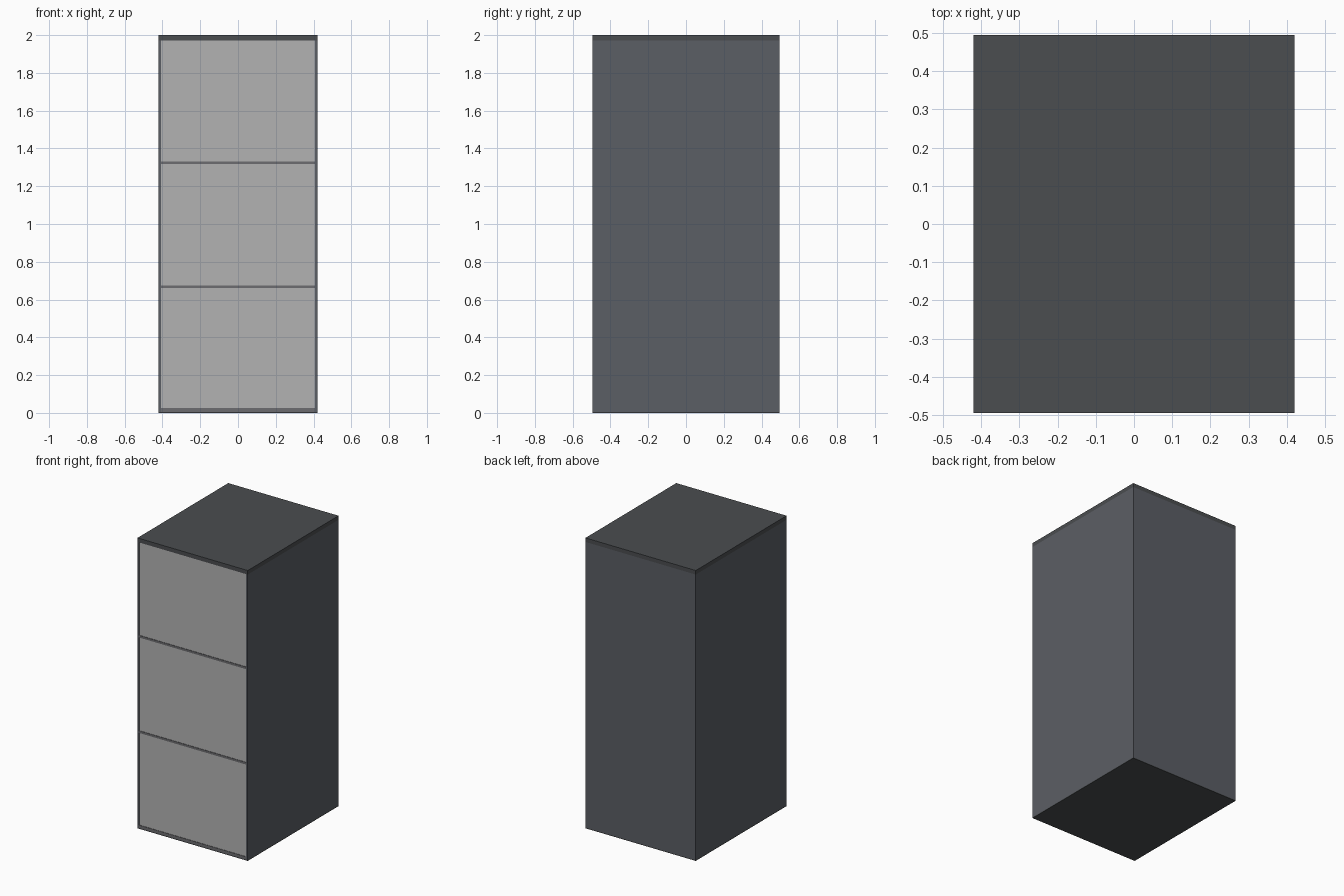
import bpy

if "Cube" in bpy.data.objects:
    bpy.data.objects.remove(bpy.data.objects["Cube"])

W, D, H = 0.42, 0.494, 2.0      # half width, half depth, height
T = 0.012                       # wall thickness


def mat(name, col):
    m = bpy.data.materials.new(name)
    m.diffuse_color = (*col, 1)
    m.use_nodes = True
    m.node_tree.nodes["Principled BSDF"].inputs["Base Color"].default_value = m.diffuse_color
    return m


shell = mat("dark_shell", (0.105, 0.112, 0.13))
lid = mat("dark_lid", (0.07, 0.075, 0.08))
divider = mat("mid_grey", (0.15, 0.15, 0.16))
panel = mat("light_grey", (0.45, 0.45, 0.45))


def box(name, lo, hi, m):
    bpy.ops.mesh.primitive_cube_add(size=1, location=[(a + b) / 2 for a, b in zip(lo, hi)])
    o = bpy.context.object
    o.name = name
    o.scale = [b - a for a, b in zip(lo, hi)]
    bpy.ops.object.transform_apply(location=False, rotation=False, scale=True)
    o.data.materials.append(m)
    return o


# Cabinet shell
for side, s in (("left", -1), ("right", 1)):
    x0, x1 = sorted((s * W, s * (W - T)))
    box(side + "_wall", (x0, -D, 0.006), (x1, D, 1.972), shell)
box("back_wall", (-W + T, D - T, 0.006), (W - T, D, 1.972), shell)
box("top_slab", (-W, -D, 1.972), (W, D, H), lid)
box("base_sheet", (-W, -D, 0), (W, D, 0.006), lid)

# Dividers between drawers, flush with the front edge
for i, z in enumerate((0.006, 0.660, 1.317)):
    box(f"divider_{i + 1}", (-W + T, -D, z), (W - T, D - T, z + (0.019 if i == 0 else 0.015)), divider)

# Three drawer fronts, set back a hair from the frame
for i, (z0, z1) in enumerate(((0.025, 0.660), (0.675, 1.317), (1.332, 1.972))):
    box(f"drawer_front_{i + 1}", (-W + T, -D + 0.003, z0), (W - T, -D + 0.02, z1), panel)
